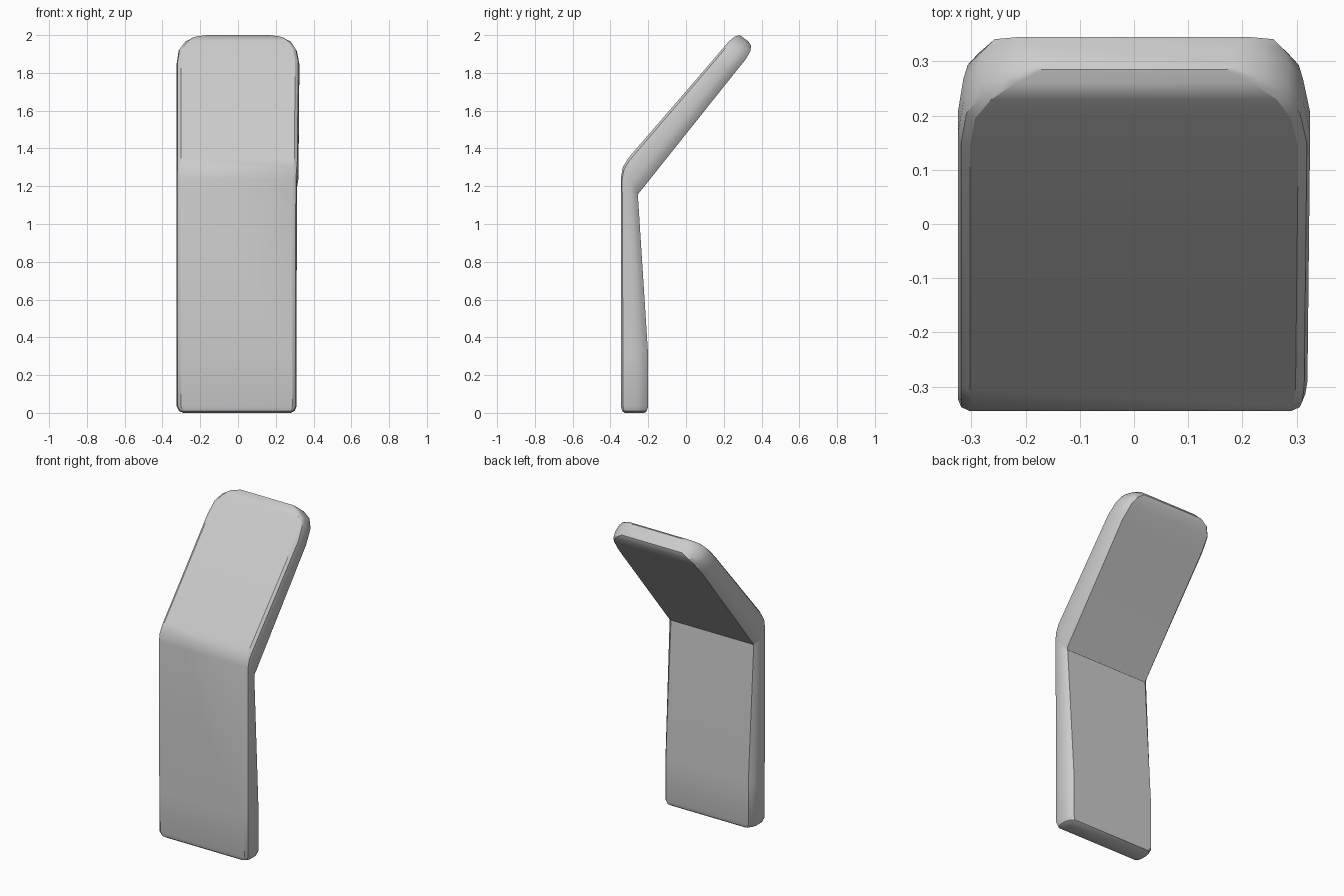
import bpy, bmesh, math

cube = bpy.data.objects.get("Cube")
if cube:
    bpy.data.objects.remove(cube)

grey = bpy.data.materials.new("plain_grey")
grey.use_nodes = True
colour = (0.6, 0.6, 0.6, 1)
grey.diffuse_color = colour
grey.node_tree.nodes["Principled BSDF"].inputs["Base Color"].default_value = colour

# Cross-sections along the bend: front (y, z), back (y, z), side limits in x
stations = [
    ((-0.325, 0.0), (-0.22, 0.0), -0.29, 0.28),
    ((-0.338, 0.01), (-0.207, 0.01), -0.312, 0.3),
    ((-0.345, 0.035), (-0.2, 0.035), -0.325, 0.31),
    ((-0.345, 0.3), (-0.2, 0.3), -0.325, 0.31),
    ((-0.345, 1.24), (-0.255, 1.155), -0.325, 0.312),
    ((-0.335, 1.3), (-0.252, 1.16), -0.325, 0.316),
    ((-0.305, 1.35), (-0.248, 1.165), -0.325, 0.32),
    ((0.14, 1.865), (0.25, 1.79), -0.325, 0.325),
    ((0.195, 1.93), (0.315, 1.87), -0.315, 0.312),
    ((0.23, 1.97), (0.341, 1.915), -0.285, 0.285),
    ((0.26, 1.993), (0.345, 1.945), -0.24, 0.24),
    ((0.285, 2.0), (0.328, 1.968), -0.19, 0.19),
]

# Rounded edge: inset from the side, fraction of the depth front to back
edge = [(0.022, 0), (0.006, 0.08), (0, 0.25), (0, 0.6), (0.008, 0.82), (0.028, 1)]


def ring(bm, front, back, left, right):
    outline = [(left + i, t) for i, t in edge]
    outline += [(right - i, t) for i, t in reversed(edge)]
    return [bm.verts.new((x,
                          front[0] + (back[0] - front[0]) * t,
                          front[1] + (back[1] - front[1]) * t))
            for x, t in outline]


# Bent slab
bm = bmesh.new()
rings = [ring(bm, *s) for s in stations]
for a, b in zip(rings, rings[1:]):
    for i in range(len(a)):
        j = (i + 1) % len(a)
        bm.faces.new((a[i], a[j], b[j], b[i]))
bm.faces.new(rings[0])
bm.faces.new(rings[-1])
bmesh.ops.recalc_face_normals(bm, faces=bm.faces)

mesh = bpy.data.meshes.new("bent_slab")
bm.to_mesh(mesh)
bm.free()
mesh.materials.append(grey)
slab = bpy.data.objects.new("bent_slab", mesh)
bpy.context.collection.objects.link(slab)
bpy.ops.object.select_all(action="DESELECT")
slab.select_set(True)
bpy.context.view_layer.objects.active = slab
bpy.ops.object.shade_smooth_by_angle(angle=math.radians(30))
